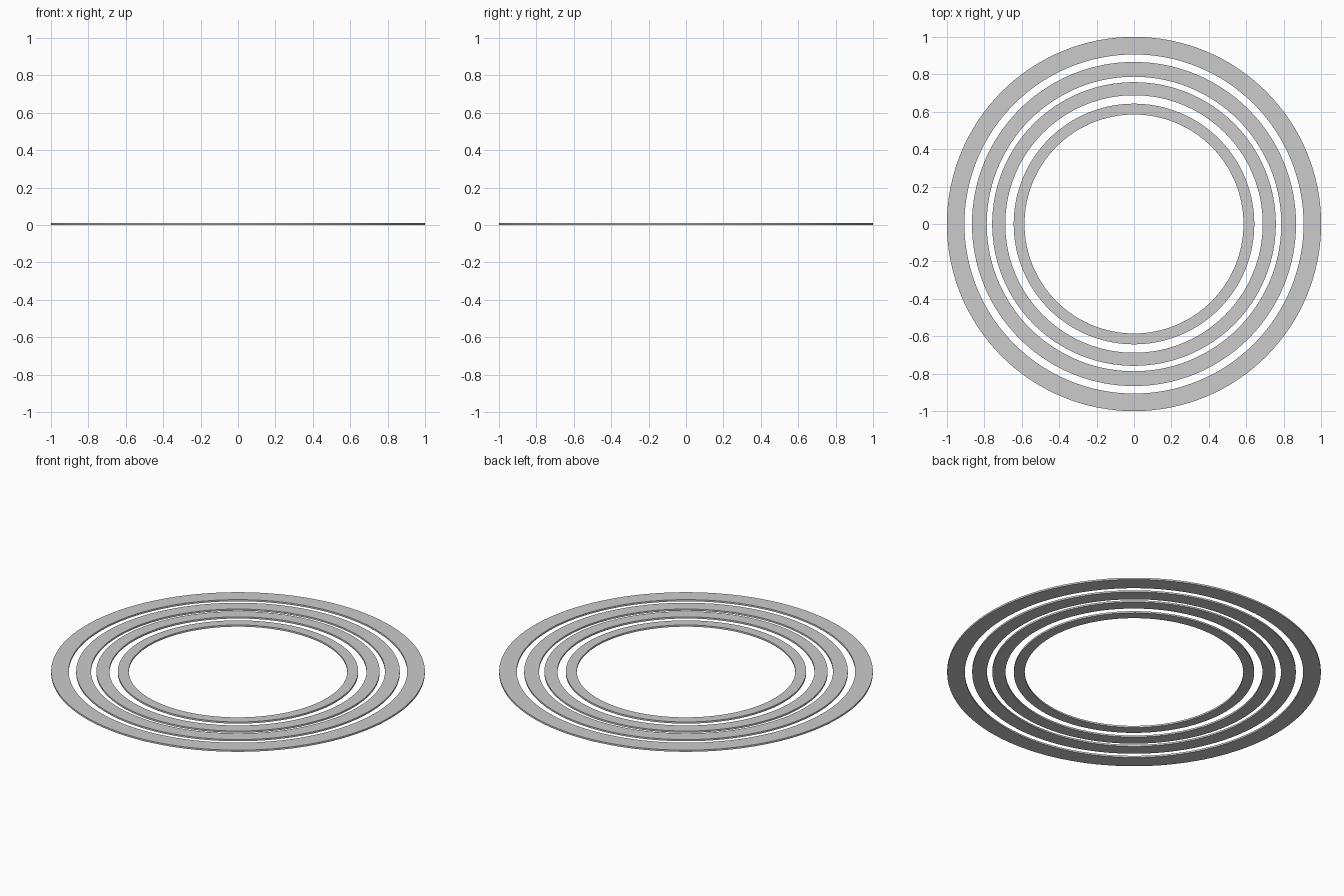
import bpy
import bmesh
from math import cos, sin, tau, radians

if "Cube" in bpy.data.objects:
    bpy.data.objects.remove(bpy.data.objects["Cube"])

SEGMENTS = 128
THICKNESS = 0.01


def flat_ring(name, outer, inner):
    """Revolve a thin rectangular section into a flat washer."""
    bm = bmesh.new()
    profile = [(inner, 0), (outer, 0), (outer, THICKNESS), (inner, THICKNESS)]
    loops = []
    for i in range(SEGMENTS):
        a = tau * i / SEGMENTS
        loops.append([bm.verts.new((r * cos(a), r * sin(a), z)) for r, z in profile])
    for i in range(SEGMENTS):
        here, after = loops[i], loops[(i + 1) % SEGMENTS]
        for j in range(4):
            k = (j + 1) % 4
            bm.faces.new((here[j], after[j], after[k], here[k]))
    bmesh.ops.recalc_face_normals(bm, faces=bm.faces)
    mesh = bpy.data.meshes.new(name)
    bm.to_mesh(mesh)
    bm.free()
    obj = bpy.data.objects.new(name, mesh)
    bpy.context.collection.objects.link(obj)
    bpy.ops.object.select_all(action='DESELECT')
    obj.select_set(True)
    bpy.context.view_layer.objects.active = obj
    bpy.ops.object.shade_smooth_by_angle(angle=radians(30))
    return obj


# Four concentric rings, widest outside
flat_ring("outer_ring", 1.0, 0.906)
flat_ring("second_ring", 0.866, 0.787)
flat_ring("third_ring", 0.758, 0.688)
flat_ring("inner_ring", 0.643, 0.585)
